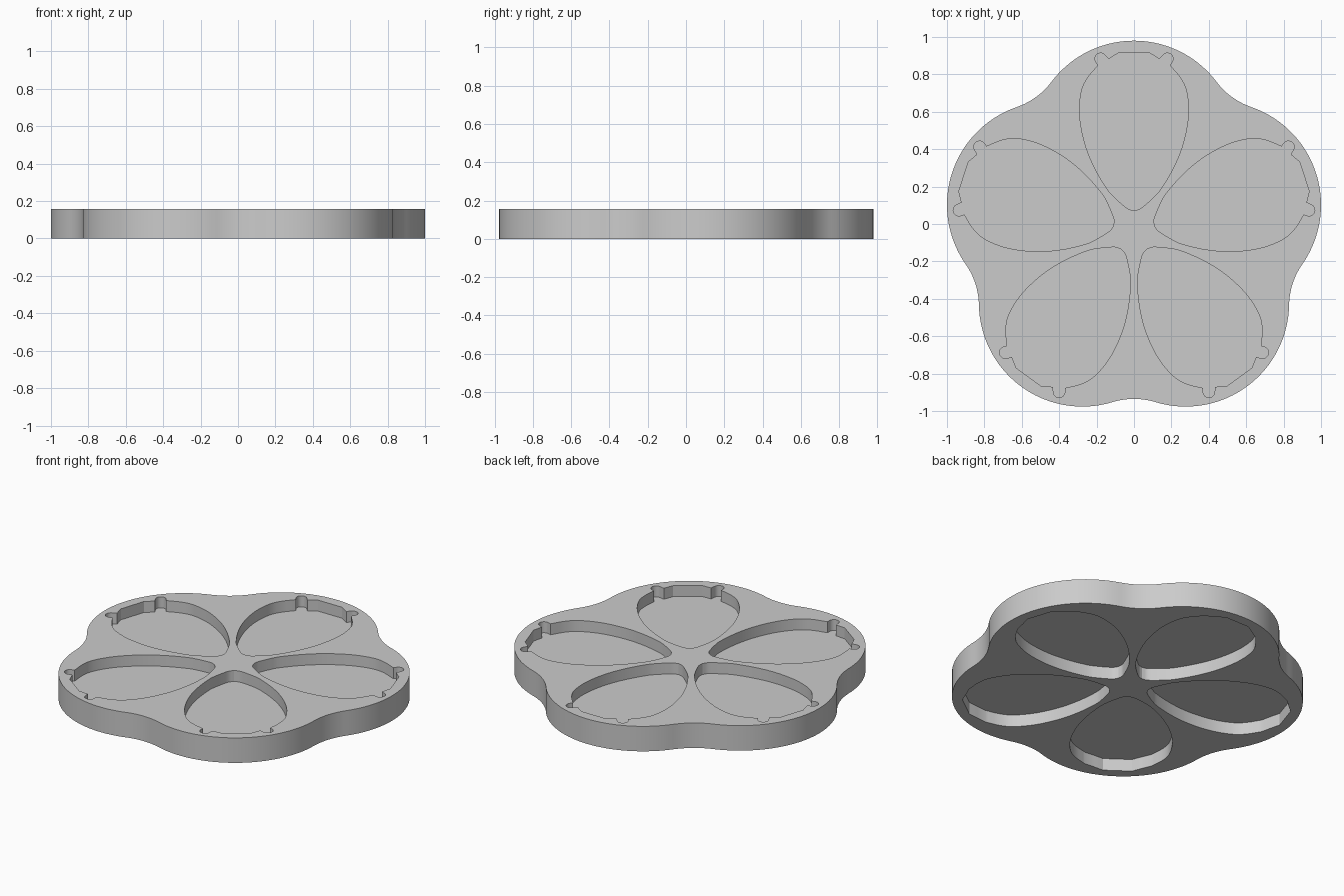
import bpy, bmesh, math
from mathutils import Vector, Matrix

if "Cube" in bpy.data.objects:
    bpy.data.objects.remove(bpy.data.objects["Cube"])

CENTRE_Y = -0.043
HEIGHT = 0.157
FLOOR_TOP, FLOOR_UNDER = 0.088, 0.076      # thin web between the two pockets

grey = bpy.data.materials.new("plain grey")
grey.diffuse_color = (0.6, 0.6, 0.6, 1)
grey.use_nodes = True
grey.node_tree.nodes["Principled BSDF"].inputs["Base Color"].default_value = grey.diffuse_color


def arc(c, r, a0, a1, n):
    return [Vector((c[0] + r * math.cos(a0 + (a1 - a0) * i / n),
                    c[1] + r * math.sin(a0 + (a1 - a0) * i / n))) for i in range(n + 1)]


def turn(points, angle):
    m = Matrix.Rotation(angle, 2)
    return [m @ p for p in points]


def spline(pts, n=5):
    """Catmull-Rom curve through the points."""
    p = [2 * pts[0] - pts[1]] + pts + [2 * pts[-1] - pts[-2]]
    out = []
    for i in range(1, len(p) - 2):
        a, b, c, d = p[i - 1:i + 3]
        for k in range(n):
            t = k / n
            out.append(0.5 * (2 * b + (c - a) * t + (2 * a - 5 * b + 4 * c - d) * t * t
                              + (3 * b - a - 3 * c + d) * t ** 3))
    return out + [pts[-1]]


def add_prism(bm, outline, z0, z1):
    low = [bm.verts.new((p.x, p.y + CENTRE_Y, z0)) for p in outline]
    face = bm.faces.new(low)
    up = bmesh.ops.extrude_face_region(bm, geom=[face])["geom"]
    bmesh.ops.translate(bm, vec=(0, 0, z1 - z0),
                        verts=[g for g in up if isinstance(g, bmesh.types.BMVert)])


def make_object(name, prisms):
    bm = bmesh.new()
    for outline, z0, z1 in prisms:
        add_prism(bm, outline, z0, z1)
    bmesh.ops.recalc_face_normals(bm, faces=bm.faces)
    me = bpy.data.meshes.new(name)
    bm.to_mesh(me)
    bm.free()
    me.materials.append(grey)
    ob = bpy.data.objects.new(name, me)
    bpy.context.collection.objects.link(ob)
    return ob


# Plate outline: five round lobes joined by tangent concave arcs
LOBE_D, LOBE_R, VALLEY = 0.47, 0.553, 0.892
step = math.radians(36)
k = LOBE_D * math.cos(step)
hollow_r = ((VALLEY ** 2 + LOBE_D ** 2 - 2 * VALLEY * k - LOBE_R ** 2)
            / (2 * LOBE_R - 2 * VALLEY + 2 * k))
lobe_c = Vector((LOBE_D, 0))
hollow_c = (VALLEY + hollow_r) * Vector((math.cos(step), math.sin(step)))
join = hollow_c - lobe_c
a = math.atan2(join.y, join.x)
h = math.pi + a                                   # start of the concave arc
h_end = 2 * (math.pi + step) - h
unit = arc(lobe_c, LOBE_R, -a, a, 36)[:-1] + arc(hollow_c, hollow_r, h, h_end, 14)[:-1]
plate_outline = []
for i in range(5):
    plate_outline += turn(unit, math.pi / 2 + i * 2 * step)

# Petal pocket: half profile from the inner tip to the flat outer end
side = [(0, 0.072), (0.03, 0.08), (0.062, 0.104), (0.105, 0.143), (0.143, 0.186),
        (0.205, 0.289), (0.254, 0.403), (0.283, 0.52), (0.291, 0.62), (0.279, 0.716),
        (0.247, 0.782), (0.191, 0.849)]
side = spline([Vector((x, y - CENTRE_Y)) for x, y in side])
end = [Vector((x, y - CENTRE_Y)) for x, y in ((0.135, 0.882), (0.083, 0.915))]
slot = arc((0.178, 0.883 - CENTRE_Y), 0.031, -step, math.pi - step, 12)


def mirrored(half):
    return half + [Vector((-p.x, p.y)) for p in reversed(half) if p.x > 1e-5]


slotted = mirrored(side + slot + end)             # upper pocket with finger slots
plain = mirrored(side + end)                      # lower pocket

# Build the plate and cut the pockets from both faces
plate = make_object("petal_plate", [(plate_outline, 0, HEIGHT)])
cuts = []
for i in range(5):
    cuts.append((turn(slotted, i * 2 * step), FLOOR_TOP, HEIGHT + 0.1))
    cuts.append((turn(plain, i * 2 * step), -0.1, FLOOR_UNDER))
cutter = make_object("pocket_cutter", cuts)
cutter.hide_render = True

mod = plate.modifiers.new("pockets", 'BOOLEAN')
mod.operation = 'DIFFERENCE'
mod.solver = 'EXACT'
mod.object = cutter
bpy.context.view_layer.objects.active = plate
plate.select_set(True)
cutter.select_set(False)
bpy.ops.object.modifier_apply(modifier=mod.name)
bpy.data.objects.remove(cutter)
bpy.ops.object.shade_smooth_by_angle(angle=math.radians(25))
